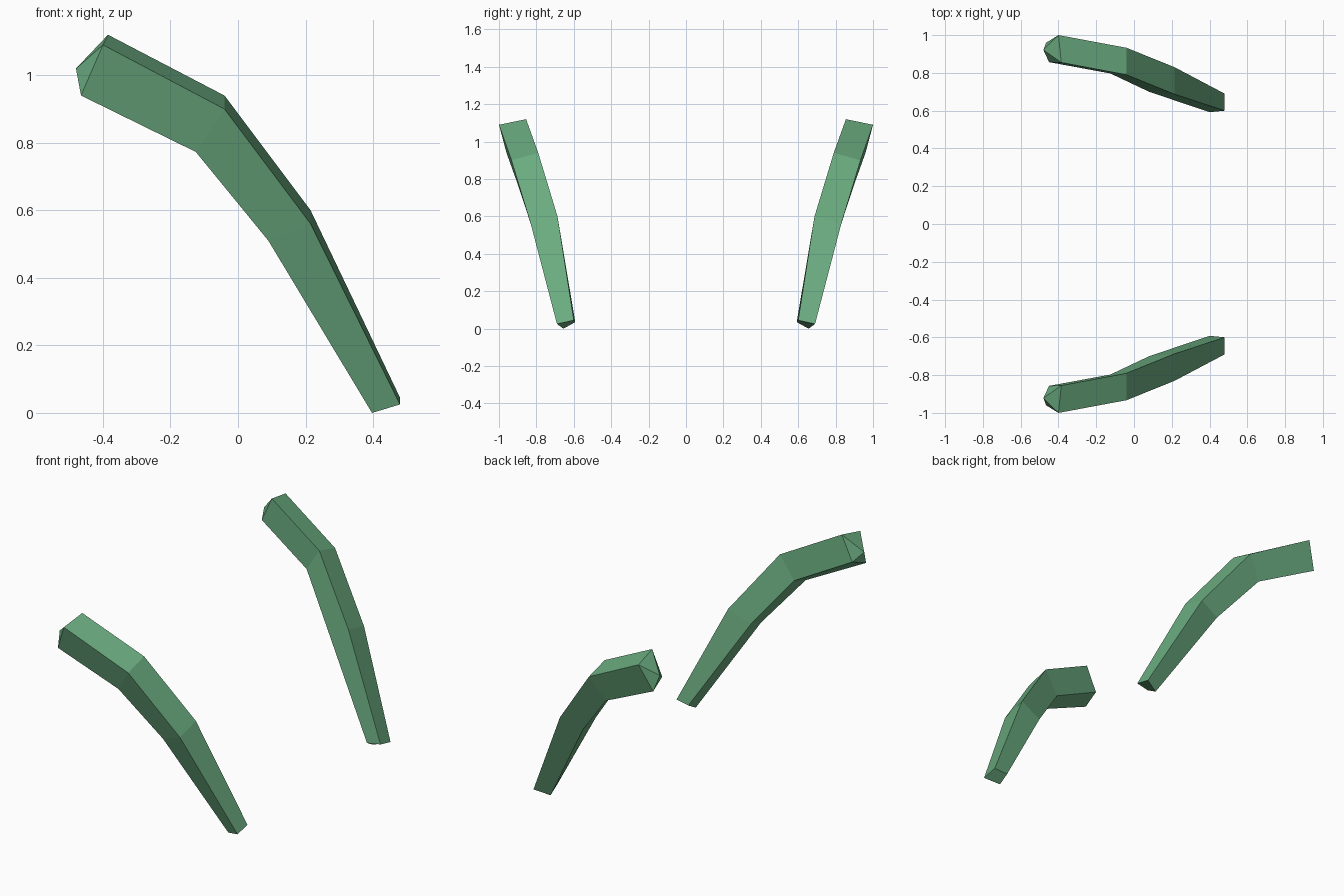
import bpy, bmesh

if "Cube" in bpy.data.objects:
    bpy.data.objects.remove(bpy.data.objects["Cube"])

# Single green for both parts
green = bpy.data.materials.new("leaf_green")
green.diffuse_color = (0.147, 0.413, 0.216, 1)
green.use_nodes = True
green.node_tree.nodes["Principled BSDF"].inputs["Base Color"].default_value = green.diffuse_color

# Four-sided cross-sections from the raised end to the foot:
# outer top, inner top, inner bottom, outer bottom
RINGS = [
    [(-0.40, -1.00, 1.09), (-0.385, -0.855, 1.12), (-0.45, -0.857, 0.98), (-0.465, -0.96, 0.94)],
    [(-0.04, -0.933, 0.90), (-0.04, -0.79, 0.94), (-0.125, -0.797, 0.81), (-0.125, -0.90, 0.773)],
    [(0.215, -0.83, 0.56), (0.215, -0.687, 0.60), (0.08, -0.70, 0.545), (0.09, -0.805, 0.51)],
    [(0.48, -0.69, 0.025), (0.48, -0.60, 0.045), (0.40, -0.592, 0.035), (0.397, -0.655, 0.0)],
]
TIP = (-0.48, -0.922, 1.02)


def curved_arm(name, side):
    """Loft the rings, close the foot, and cap the raised end with a low point."""
    bm = bmesh.new()
    rings = [[bm.verts.new((x, y * side, z)) for x, y, z in ring] for ring in RINGS]
    tip = bm.verts.new((TIP[0], TIP[1] * side, TIP[2]))
    for a, b in zip(rings, rings[1:]):
        for i in range(4):
            j = (i + 1) % 4
            bm.faces.new((a[i], a[j], b[j], b[i]))
    for i in range(4):
        bm.faces.new((rings[0][i], tip, rings[0][(i + 1) % 4]))
    bm.faces.new(rings[-1])
    bmesh.ops.recalc_face_normals(bm, faces=bm.faces)
    mesh = bpy.data.meshes.new(name)
    bm.to_mesh(mesh)
    bm.free()
    mesh.materials.append(green)
    bpy.context.collection.objects.link(bpy.data.objects.new(name, mesh))


# Mirrored pair
curved_arm("front_curved_arm", 1)
curved_arm("back_curved_arm", -1)
